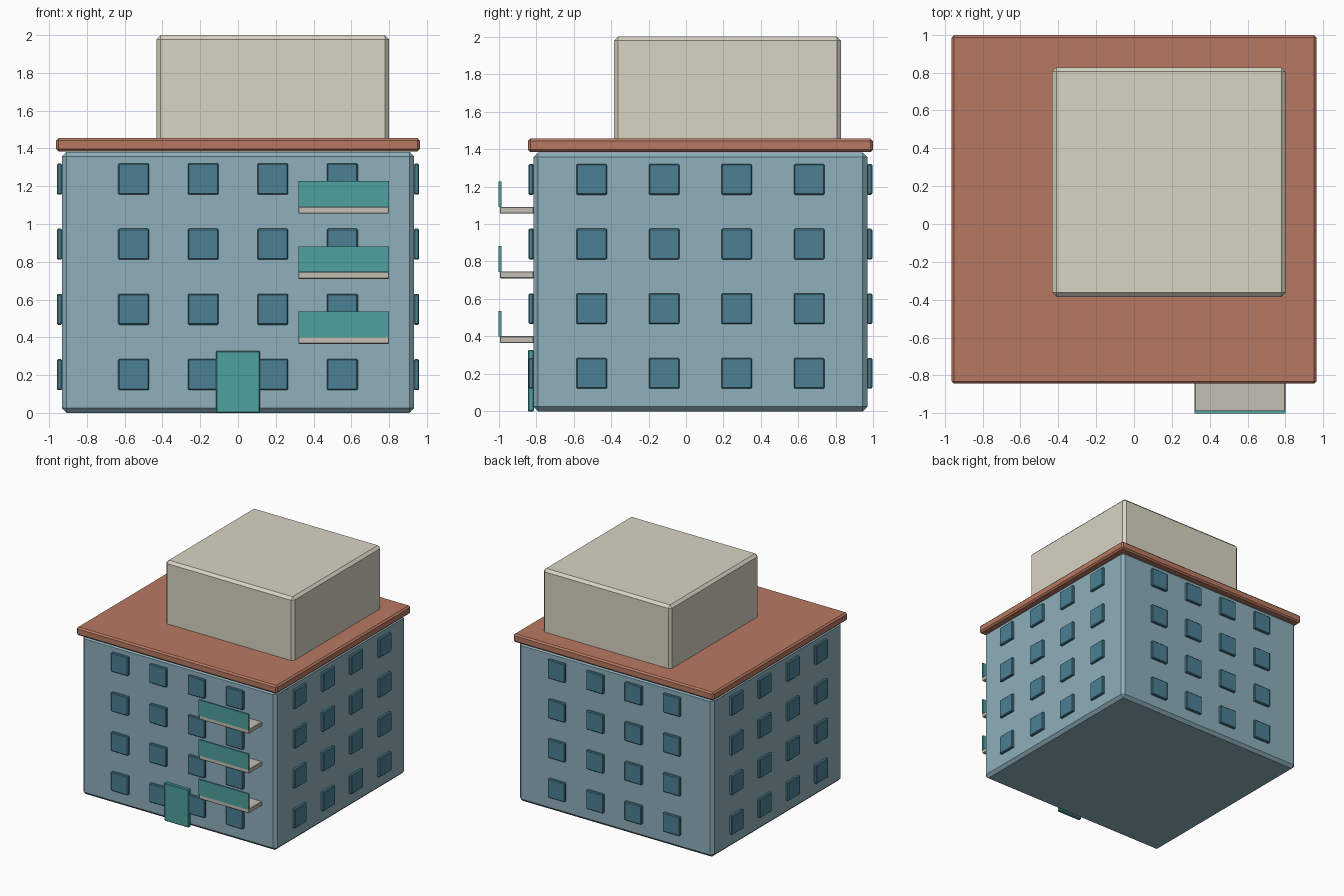
import bpy
import bmesh
from mathutils import Vector

if "Cube" in bpy.data.objects:
    bpy.data.objects.remove(bpy.data.objects["Cube"])


def mat(name, rgb):
    m = bpy.data.materials.new(name)
    m.diffuse_color = (*[(c / 255) ** 2.2 for c in rgb], 1)
    m.use_nodes = True
    m.node_tree.nodes["Principled BSDF"].inputs["Base Color"].default_value = m.diffuse_color
    return m


WALL = mat("wall_blue", (141, 174, 186))
ROOF = mat("roof_terracotta", (183, 120, 98))
CREAM = mat("cream", (215, 210, 193))
GLASS = mat("window_glass", (76, 127, 146))
TEAL = mat("teal", (78, 160, 158))
STONE = mat("stone", (194, 189, 178))


def box(name, lo, hi, material, bevel=0.0):
    """Box between two corners, with optional chamfered edges."""
    lo, hi = Vector(lo), Vector(hi)
    me = bpy.data.meshes.new(name)
    bm = bmesh.new()
    bmesh.ops.create_cube(bm, size=1)
    for v in bm.verts:
        v.co = (lo + hi) / 2 + v.co * (hi - lo)
    bm.to_mesh(me)
    bm.free()
    me.materials.append(material)
    ob = bpy.data.objects.new(name, me)
    bpy.context.collection.objects.link(ob)
    if bevel:
        b = ob.modifiers.new("chamfer", 'BEVEL')
        b.width, b.segments = bevel, 1
    return ob


CY = 0.077           # building centre in y (balconies stick out in front)
HX, HY = 0.933, 0.891
STOREY = 0.345
FRONT = CY - HY

# Main masses
box("building_body", (-HX, FRONT, 0), (HX, CY + HY, 1.382), WALL, 0.025)
box("roof_slab", (-0.963, CY - 0.921, 1.384), (0.963, CY + 0.921, 1.455), ROOF, 0.013)
box("rooftop_block", (-0.432, -0.385, 1.42), (0.8, 0.828, 2.0), CREAM, 0.022)

# Windows: four columns on each of the four storeys, on all sides
W, T = 0.082, 0.026
for floor in range(4):
    z = 0.203 + STOREY * floor
    for col in range(4):
        x = (col - 1.5) * 0.368
        y = CY + (col - 1.5) * 0.387
        for side, s in (("front", -1), ("back", 1)):
            ys = sorted((CY + s * (HY - 0.002), CY + s * (HY + T)))
            box(f"window_{side}_{floor}_{col}", (x - W, ys[0], z - W),
                (x + W, ys[1], z + W), GLASS, 0.006)
        for side, s in (("left", -1), ("right", 1)):
            xs = sorted((s * (HX - 0.002), s * (HX + T)))
            box(f"window_{side}_{floor}_{col}", (xs[0], y - W, z - W),
                (xs[1], y + W, z + W), GLASS, 0.006)

# Entrance door
box("front_door", (-0.117, FRONT - 0.03, 0), (0.117, FRONT + 0.002, 0.328), TEAL, 0.005)

# Balconies on the upper storeys
for floor in range(1, 4):
    z = 0.02 + STOREY * floor
    box(f"balcony_slab_{floor}", (0.32, -0.993, z), (0.8, FRONT + 0.002, z + 0.037), STONE, 0.004)
    box(f"balcony_rail_{floor}", (0.32, -1.0, z + 0.035), (0.8, -0.985, z + 0.172), TEAL)
